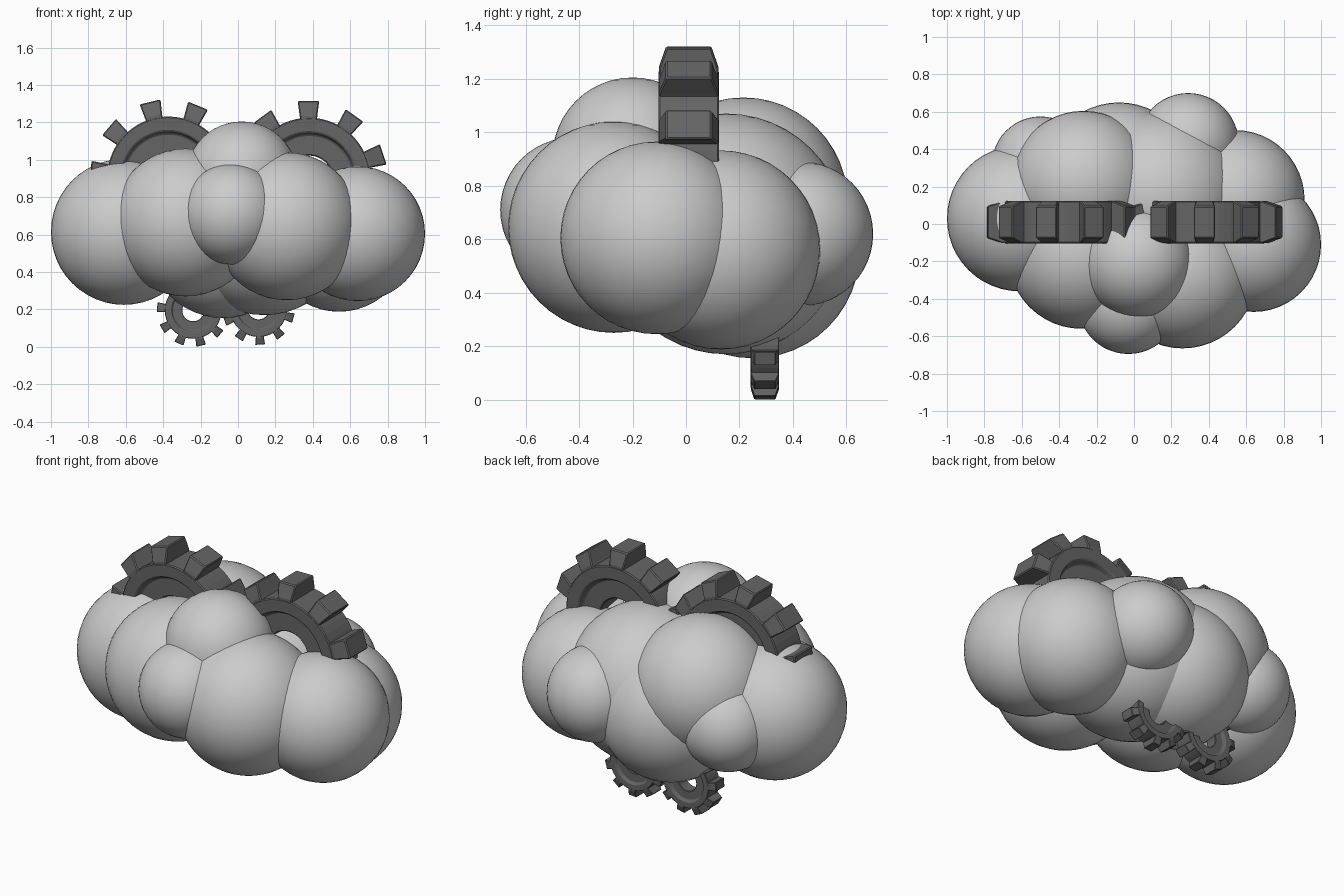
import bpy, bmesh, math
from mathutils import Vector, Matrix

if "Cube" in bpy.data.objects:
    bpy.data.objects.remove(bpy.data.objects["Cube"])


def material(name, value):
    m = bpy.data.materials.new(name)
    m.diffuse_color = (value, value, value, 1)
    m.use_nodes = True
    m.node_tree.nodes["Principled BSDF"].inputs["Base Color"].default_value = m.diffuse_color
    return m


CLOUD = material("cloud_grey", 0.60)
METAL = material("dark_metal", 0.13)


def finish(bm, name, mat):
    bmesh.ops.recalc_face_normals(bm, faces=bm.faces)
    mesh = bpy.data.meshes.new(name)
    bm.to_mesh(mesh)
    bm.free()
    mesh.materials.append(mat)
    ob = bpy.data.objects.new(name, mesh)
    bpy.context.collection.objects.link(ob)
    return ob


def puff(name, x, y, z, r):
    bm = bmesh.new()
    bmesh.ops.create_uvsphere(bm, u_segments=48, v_segments=24, radius=r,
                              matrix=Matrix.Translation((x, y, z)))
    for f in bm.faces:
        f.smooth = True
    finish(bm, name, CLOUD)


def gear(name, x, y, z, radius, depth, first_tooth):
    """Ten-toothed gear around the y axis; depth is half the thickness."""
    bm = bmesh.new()
    # Lathed body: hole, recessed web and full-depth rim
    half = [(0.30, 0.68), (0.565, 0.68), (0.60, 1.0), (0.785, 1.0)]
    section = half + [(r, -d) for r, d in reversed(half)]
    n = 60
    rings = []
    for i in range(n):
        a = 2 * math.pi * i / n
        rings.append([bm.verts.new((r * radius * math.cos(a), d * depth,
                                    r * radius * math.sin(a))) for r, d in section])
    for i in range(n):
        p, q = rings[i], rings[(i + 1) % n]
        for j in range(len(section)):
            k = (j + 1) % len(section)
            bm.faces.new((p[j], p[k], q[k], q[j]))
    # Teeth: flare sideways and narrow in depth towards the tip
    levels = [(0.72, 0.105, 0.99), (0.81, 0.113, 0.99), (1.0, 0.138, 0.75)]
    for t in range(10):
        a = math.radians(first_tooth + 36 * t)
        out = Vector((math.cos(a), 0, math.sin(a)))
        side = Vector((-math.sin(a), 0, math.cos(a)))
        loops = []
        for r, w, d in levels:
            loops.append([bm.verts.new(out * r * radius + side * s * w * radius
                                       + Vector((0, e * d * depth, 0)))
                          for s, e in ((-1, -1), (1, -1), (1, 1), (-1, 1))])
        bm.faces.new(loops[0])
        bm.faces.new(loops[-1])
        for lo, hi in zip(loops, loops[1:]):
            for j in range(4):
                k = (j + 1) % 4
                bm.faces.new((lo[j], lo[k], hi[k], hi[j]))
    ob = finish(bm, name, METAL)
    ob.location = (x, y, z)
    bev = ob.modifiers.new("edge_bevel", 'BEVEL')
    bev.width = 0.014 * radius
    bev.segments = 1
    bev.limit_method = 'ANGLE'
    bev.angle_limit = math.radians(25)


# Cloud puffs
puff("left_puff", -0.61, 0.03, 0.615, 0.39)
puff("front_left_puff", -0.28, -0.165, 0.665, 0.395)
puff("front_right_puff", 0.26, -0.27, 0.645, 0.395)
puff("right_puff", 0.64, -0.11, 0.605, 0.36)
puff("back_right_end_puff", 0.54, 0.13, 0.56, 0.372)
puff("small_front_puff", -0.03, -0.425, 0.71, 0.27)
puff("top_puff", 0.02, -0.20, 0.905, 0.30)
puff("back_left_puff", -0.27, 0.215, 0.74, 0.39)
puff("middle_puff", 0.14, 0.15, 0.62, 0.45)
puff("lower_back_puff", -0.08, 0.25, 0.555, 0.40)
puff("small_back_right_puff", 0.29, 0.43, 0.62, 0.27)
puff("small_back_left_puff", -0.50, 0.315, 0.60, 0.26)

# Two large gears on top, two small gears below
gear("upper_left_gear", -0.373, 0.01, 0.905, 0.416, 0.113, 103.5)
gear("upper_right_gear", 0.38, 0.01, 0.897, 0.418, 0.113, 90.5)
gear("lower_left_gear", -0.24, 0.295, 0.195, 0.193, 0.053, 246.8)
gear("lower_right_gear", 0.11, 0.295, 0.205, 0.193, 0.053, 272.5)
